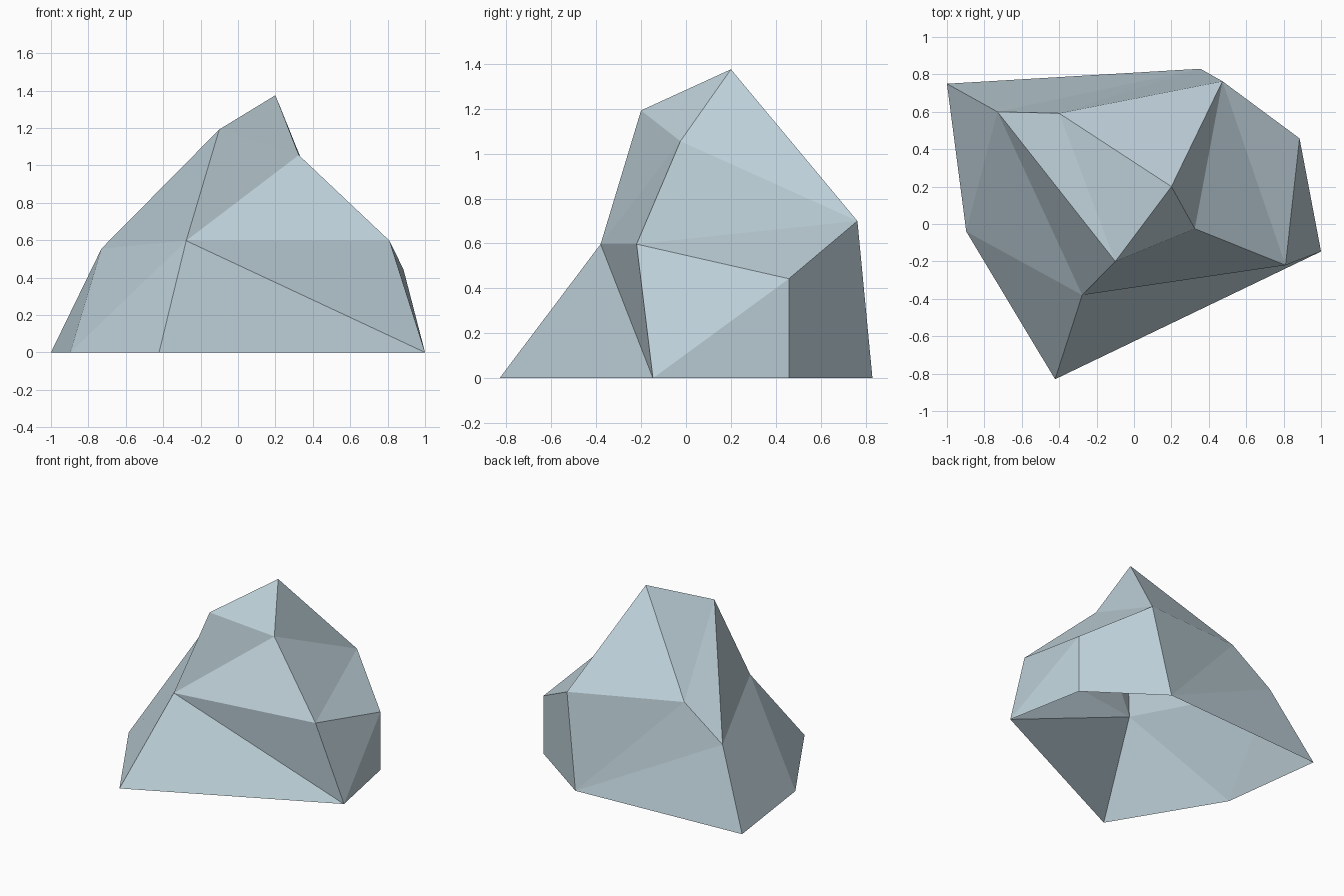
import bpy, bmesh

if "Cube" in bpy.data.objects:
    bpy.data.objects.remove(bpy.data.objects["Cube"])

# Faceted boulder, open underneath: three rough rings of corner points
base = {
    "A": (-1.0, 0.75, 0), "B": (0.355, 0.83, 0), "D": (0.885, 0.458, 0),
    "E": (1.0, -0.147, 0), "G": (-0.422, -0.83, 0), "H": (-0.897, -0.04, 0),
}
shoulder = {
    "I": (-0.73, 0.60, 0.555), "J": (-0.40, 0.592, 0.79), "C": (0.473, 0.763, 0.70),
    "d": (0.885, 0.458, 0.443), "F": (0.81, -0.22, 0.597), "N": (-0.277, -0.38, 0.597),
}
crown = {"K": (0.2, 0.2, 1.375), "L": (0.325, -0.025, 1.055), "M": (-0.1, -0.2, 1.192)}

facets = (
    "GEN NEF NFL NLM MLK "      # front
    "KLC LFC FdC FEd EDd dDBC " # right
    "KCJ CBJ JBI IBA "          # back
    "KJM MJI MIN INH NHG AIH"   # left
).split()

bm = bmesh.new()
verts = {k: bm.verts.new(p) for ring in (base, shoulder, crown) for k, p in ring.items()}
for f in facets:
    bm.faces.new([verts[k] for k in f])
bmesh.ops.recalc_face_normals(bm, faces=bm.faces[:])

# Keep the front crown facet pointing up and outwards
bm.normal_update()
bm.faces.ensure_lookup_table()
if bm.faces[4].normal.z < 0:
    bmesh.ops.reverse_faces(bm, faces=bm.faces[:])

mesh = bpy.data.meshes.new("rock")
bm.to_mesh(mesh)
bm.free()

# Single pale blue-grey stone colour
stone = bpy.data.materials.new("pale blue grey stone")
stone.diffuse_color = (0.52, 0.64, 0.70, 1)
stone.use_nodes = True
stone.node_tree.nodes["Principled BSDF"].inputs["Base Color"].default_value = stone.diffuse_color
mesh.materials.append(stone)

rock = bpy.data.objects.new("rock", mesh)
bpy.context.collection.objects.link(rock)
